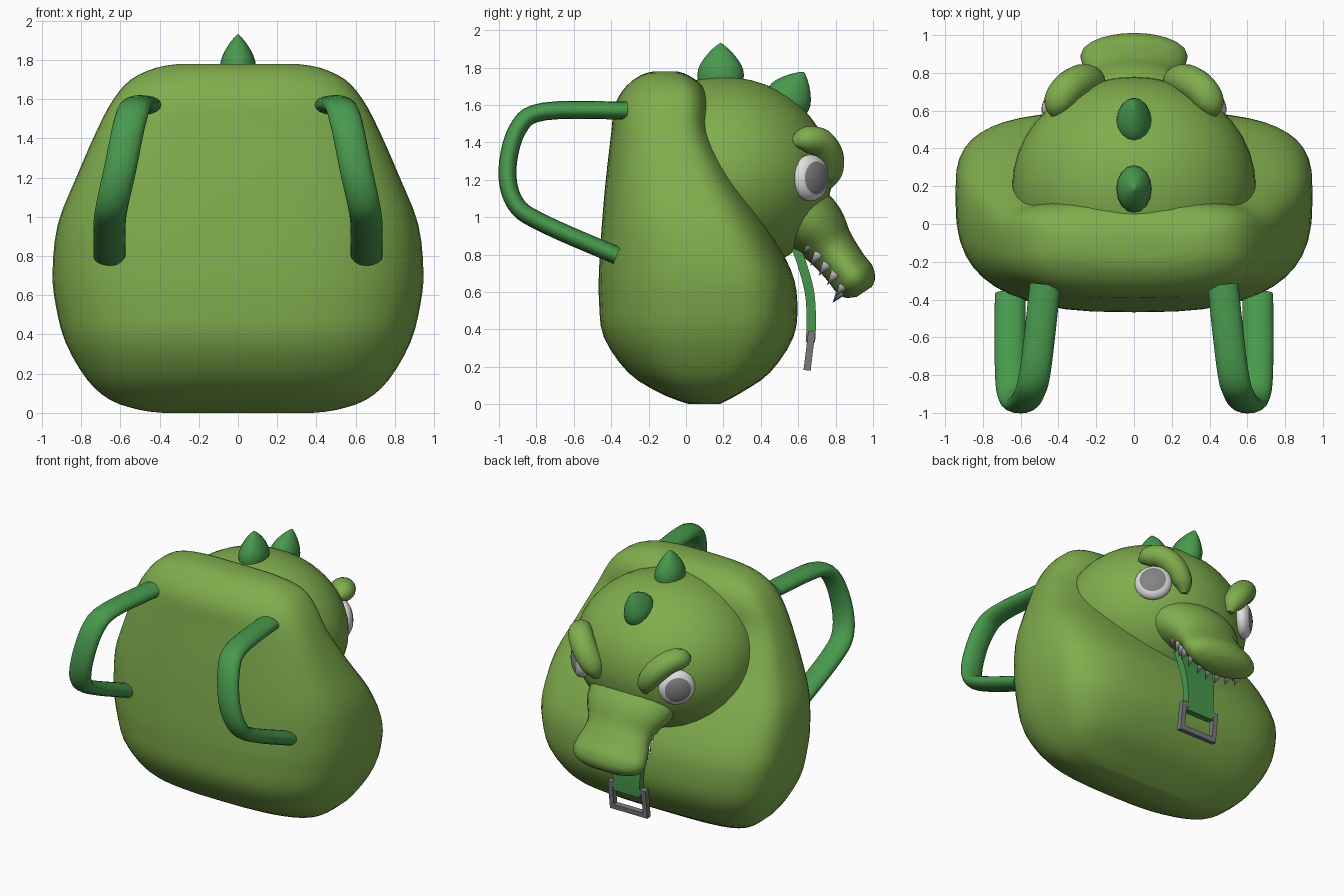
import bpy, bmesh, math
from mathutils import Vector, Matrix

if "Cube" in bpy.data.objects:
    bpy.data.objects.remove(bpy.data.objects["Cube"])


def material(name, rgb):
    m = bpy.data.materials.new(name)
    m.diffuse_color = (*rgb, 1)
    m.use_nodes = True
    m.node_tree.nodes["Principled BSDF"].inputs["Base Color"].default_value = m.diffuse_color
    return m


LIGHT = material("light green", (0.215, 0.42, 0.075))
DARK = material("dark green", (0.065, 0.32, 0.075))
WHITE = material("white", (0.75, 0.75, 0.75))
PUPIL = material("pupil grey", (0.23, 0.23, 0.23))
METAL = material("buckle grey", (0.20, 0.19, 0.20))


def finish(name, bm, mats, angle=45):
    bmesh.ops.recalc_face_normals(bm, faces=bm.faces)
    me = bpy.data.meshes.new(name)
    bm.to_mesh(me)
    bm.free()
    for m in mats:
        me.materials.append(m)
    for p in me.polygons:
        p.use_smooth = True
    me.set_sharp_from_angle(angle=math.radians(angle))
    ob = bpy.data.objects.new(name, me)
    bpy.context.collection.objects.link(ob)
    return ob


def smooth_path(rows, steps):
    """Catmull-Rom through rows of numbers (position plus sizes)."""
    rows = [Vector(r) for r in rows]
    ext = [rows[0]] + rows + [rows[-1]]
    out = []
    for i in range(1, len(ext) - 2):
        a, b, c, d = ext[i - 1:i + 3]
        for k in range(steps):
            t = k / steps
            out.append(0.5 * (2 * b + (c - a) * t + (2 * a - 5 * b + 4 * c - d) * t * t
                              + (3 * b - a - 3 * c + d) * t ** 3))
    return out + [rows[-1]]


def loft(name, rings, mat, angle=45):
    bm = bmesh.new()
    vs = [[bm.verts.new(p) for p in r] for r in rings]
    n = len(vs[0])
    for a, b in zip(vs, vs[1:]):
        for i in range(n):
            bm.faces.new((a[i], a[(i + 1) % n], b[(i + 1) % n], b[i]))
    bm.faces.new(vs[0])
    bm.faces.new(vs[-1])
    return finish(name, bm, [mat], angle)


def sweep(name, rows, mat, wide_axis=(1, 0, 0), sides=16, steps=5):
    """Rows are x, y, z, half width (along wide_axis), half thickness."""
    path = smooth_path(rows, steps)
    pts = [Vector(p[:3]) for p in path]
    box = sides == 4
    rings = []
    for i, p in enumerate(path):
        t = (pts[min(i + 1, len(pts) - 1)] - pts[max(i - 1, 0)]).normalized()
        w = Vector(wide_axis)
        w = (w - t * w.dot(t)).normalized()
        h = t.cross(w)
        k = math.sqrt(2) if box else 1
        angs = [2 * math.pi * (j + (0.5 if box else 0)) / sides for j in range(sides)]
        rings.append([pts[i] + k * (w * p[3] * math.cos(a) + h * p[4] * math.sin(a)) for a in angs])
    return loft(name, rings, mat)


# Body: stacked rounded cross-sections (z, half width, y front, y back)
levels = [(0, .38, .02, .18), (.015, .50, -.03, .21), (.065, .65, -.15, .30), (.17, .77, -.31, .45),
          (.36, .88, -.44, .575), (.55, .93, -.465, .595), (.72, .946, -.465, .56),
          (.96, .92, -.45, .43), (1.19, .83, -.43, .28), (1.45, .716, -.40, .145),
          (1.60, .635, -.38, .128), (1.70, .547, -.32, .09), (1.76, .42, -.24, .01),
          (1.78, .30, -.17, -.05)]


def spow(v, e):
    return math.copysign(abs(v) ** e, v)


rings = []
for z, hw, y0, y1 in smooth_path(levels, 3):
    cy = y0 + 0.6 * (y1 - y0)
    ring = []
    for j in range(48):
        a = 2 * math.pi * j / 48
        s, c = math.sin(a), math.cos(a)
        e, ry = (2 / 3.3, y1 - cy) if s > 0 else (2 / 2.8, cy - y0)
        ring.append((hw * spow(c, e), cy + ry * spow(s, e), z))
    rings.append(ring)
loft("body", rings, LIGHT, 60)

# Head
bm = bmesh.new()
bmesh.ops.create_uvsphere(bm, u_segments=40, v_segments=24, radius=1,
                          matrix=Matrix.LocRotScale((0, .2, 1.22), None, (.645, .58, .53)))
finish("head", bm, [LIGHT])

# Snout
sweep("snout", [(0, .50, 1.08, .36, .20), (0, .67, .96, .32, .18), (0, .77, .84, .25, .135),
                (0, .85, .735, .275, .12), (0, .90, .67, .28, .12), (0, .935, .625, .23, .095),
                (0, .952, .60, .12, .05)], LIGHT, sides=24)

# Head spikes: (base y, base z, forward tilt)
for i, (y, z, tilt) in enumerate([(.185, 1.67, 0), (.50, 1.55, 30)]):
    rings = []
    m = Matrix.Translation((0, y, z)) @ Matrix.Rotation(-math.radians(tilt), 4, 'X')
    for h, r in smooth_path([(0, .9), (.09, 1), (.15, .86), (.21, .5), (.245, .2), (.26, .03)], 2):
        rings.append([m @ Vector((.093 * r * math.cos(a * math.pi / 8),
                                  .125 * r * math.sin(a * math.pi / 8), h)) for a in range(16)])
    loft(f"spike_{i + 1}", rings, DARK)

teeth = [(.21, .66, .85), (.20, .70, .79), (.21, .745, .735), (.22, .79, .685),
         (.20, .836, .625), (.12, .83, .60), (.04, .82, .59)]
for s, side in ((1, "right"), (-1, "left")):
    # Eye: flattened ball with the pupil on its outward cap
    f = Vector((s * .7, .714, 0)).normalized()
    eye = Vector((s * .39, .665, 1.21))
    bm = bmesh.new()
    bmesh.ops.create_uvsphere(bm, u_segments=24, v_segments=16, radius=1)
    for face in bm.faces:
        face.material_index = int(face.calc_center_median().z > math.cos(math.radians(45)))
    bm.transform(Matrix.LocRotScale(eye, f.to_track_quat('Z', 'Y'), (.125, .125, .065)))
    finish(f"eye_{side}", bm, [WHITE, PUPIL])

    # Brow: thick tapered arc over the top and inner side of the eye
    inner = Vector((-s * f.y, s * f.x, 0))
    arc = [(-.08, .19, -.05, .03), (-.03, .205, -.01, .075), (.06, .19, .01, .085),
           (.15, .11, -.01, .085), (.195, .02, -.05, .07), (.20, -.05, -.07, .025)]
    rows = []
    for u, v, d, r in arc:
        p = eye + inner * u + Vector((0, 0, v)) + f * d
        rows.append((*p, r, r * .9))
    sweep(f"brow_{side}", rows, LIGHT, wide_axis=f)

    # Shoulder strap
    rows = [(.47, -.32, 1.57), (.52, -.76, 1.565), (.555, -.90, 1.47), (.60, -.955, 1.25),
            (.64, -.91, 1.07), (.655, -.76, .965), (.655, -.37, .795)]
    sweep(f"strap_{side}", [(s * x, y, z, .082, .048) for x, y, z in rows], DARK)

    # Teeth along the upper lip
    bm = bmesh.new()
    d = Vector((0, -.6, -.8))
    for x, y, z in teeth:
        m = Matrix.Translation(Vector((s * x, y, z)) + d * .02) @ d.to_track_quat('Z', 'Y').to_matrix().to_4x4()
        bmesh.ops.create_cone(bm, cap_ends=True, segments=8, radius1=.03, radius2=0, depth=.08, matrix=m)
    finish(f"teeth_{side}", bm, [WHITE])

# Tongue strap hanging from the mouth
sweep("tongue_strap", [(0, .58, .86, .13, .025), (0, .62, .75, .13, .025), (0, .66, .60, .12, .025),
                       (0, .67, .45, .11, .025), (0, .665, .33, .11, .025)], DARK, sides=4)

# Buckle: square frame of four bars, leaning slightly
bm = bmesh.new()
tilt = Matrix.Translation((0, .66, .285)) @ Matrix.Rotation(math.radians(-7), 4, 'X')
for x, z, w, h in [(-.135, 0, .035, .21), (.135, 0, .035, .21), (0, -.0875, .27, .035), (0, .0875, .27, .035)]:
    bmesh.ops.create_cube(bm, size=1, matrix=tilt @ Matrix.LocRotScale((x, 0, z), None, (w, .038, h)))
finish("buckle", bm, [METAL], 30)
